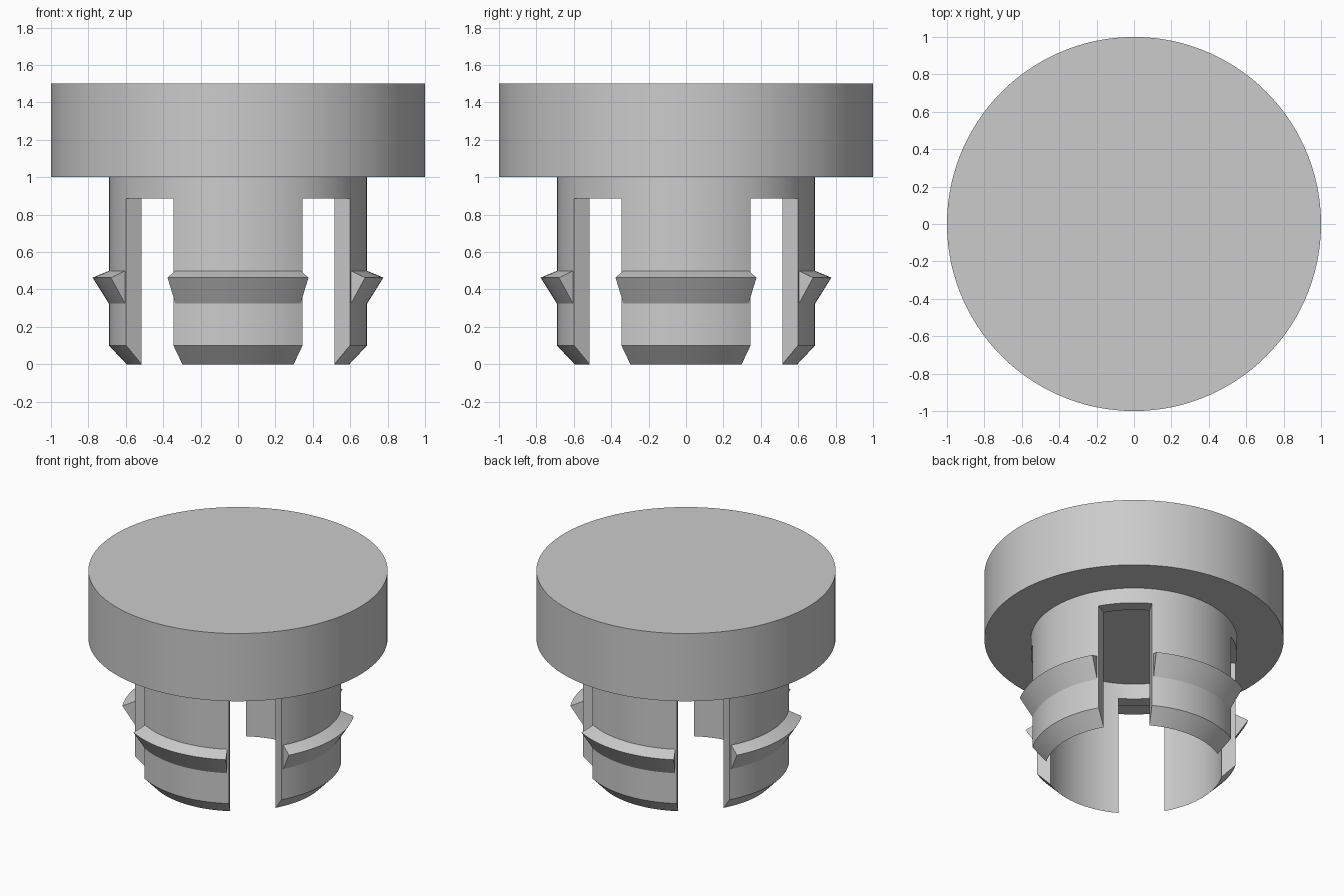
import bpy
import bmesh
from math import sin, cos, radians

if "Cube" in bpy.data.objects:
    bpy.data.objects.remove(bpy.data.objects["Cube"], do_unlink=True)

# Material
grey = bpy.data.materials.new("plain_grey")
grey.use_nodes = True
colour = (0.6, 0.6, 0.6, 1)
grey.diffuse_color = colour
grey.node_tree.nodes["Principled BSDF"].inputs["Base Color"].default_value = colour

# Main sizes
OUTER, INNER = 0.69, 0.595
CAP_BASE, CAP_TOP = 1.0, 1.5
SLOT_TOP = 0.886


def arc(bm, profile, start, end, steps, caps=False):
    """Sweep an (r, z) profile around z between two angles in degrees."""
    rows = []
    for i in range(steps + 1):
        a = radians(start + (end - start) * i / steps)
        rows.append([bm.verts.new((r * cos(a), r * sin(a), z)) for r, z in profile])
    for p, q in zip(rows, rows[1:]):
        count = len(p) if caps else len(p) - 1
        for j in range(count):
            k = (j + 1) % len(p)
            bm.faces.new((p[j], p[k], q[k], q[j]))
    if caps:
        bm.faces.new(rows[0])
        bm.faces.new(rows[-1])


def finish(bm, name):
    """Weld, orient, shade and colour a part."""
    bmesh.ops.remove_doubles(bm, verts=bm.verts, dist=0.0005)
    bmesh.ops.recalc_face_normals(bm, faces=bm.faces)
    mesh = bpy.data.meshes.new(name)
    bm.to_mesh(mesh)
    bm.free()
    mesh.materials.append(grey)
    obj = bpy.data.objects.new(name, mesh)
    bpy.context.collection.objects.link(obj)
    bpy.ops.object.select_all(action="DESELECT")
    obj.select_set(True)
    bpy.context.view_layer.objects.active = obj
    bpy.ops.object.shade_smooth_by_angle(angle=radians(20))
    return obj


# Broad round cap
bm = bmesh.new()
bmesh.ops.create_cone(bm, cap_ends=True, segments=120, radius1=1, radius2=1,
                      depth=CAP_TOP - CAP_BASE)
bmesh.ops.translate(bm, verts=bm.verts, vec=(0, 0, (CAP_BASE + CAP_TOP) / 2))
finish(bm, "cap")

# Hollow stem: a collar with four fingers, parted by slots on the diagonals
bm = bmesh.new()
collar = [(OUTER, SLOT_TOP), (OUTER, CAP_BASE), (INNER, CAP_BASE), (INNER, SLOT_TOP)]
finger = [(OUTER, SLOT_TOP), (OUTER, 0.1), (INNER, 0), (INNER, SLOT_TOP)]
arc(bm, collar, -30, 330, 120)
for side in range(4):
    mid = side * 90
    arc(bm, finger, mid - 30, mid + 30, 20)
    arc(bm, [collar[0], collar[-1]], mid + 30, mid + 60, 10)
bmesh.ops.remove_doubles(bm, verts=bm.verts, dist=0.0005)
# Close the flat finger flanks
for side in range(4):
    for edge_angle in (-30, 30):
        a = radians(side * 90 + edge_angle)
        corners = []
        for r, z in finger:
            target = (r * cos(a), r * sin(a), z)
            corners.append(min(bm.verts, key=lambda v: sum((s - t) ** 2 for s, t in zip(v.co, target))))
        bm.faces.new(corners)
finish(bm, "slotted_stem")

# Snap barb on each finger, its root sunk into the wall
barb = [(0.65, 0.324), (OUTER, 0.324), (0.777, 0.463), (OUTER, 0.5), (0.65, 0.5)]
for side, name in enumerate(("left", "back", "right", "front")):
    bm = bmesh.new()
    arc(bm, barb, side * 90 - 29, side * 90 + 29, 20, caps=True)
    finish(bm, name + "_barb")
